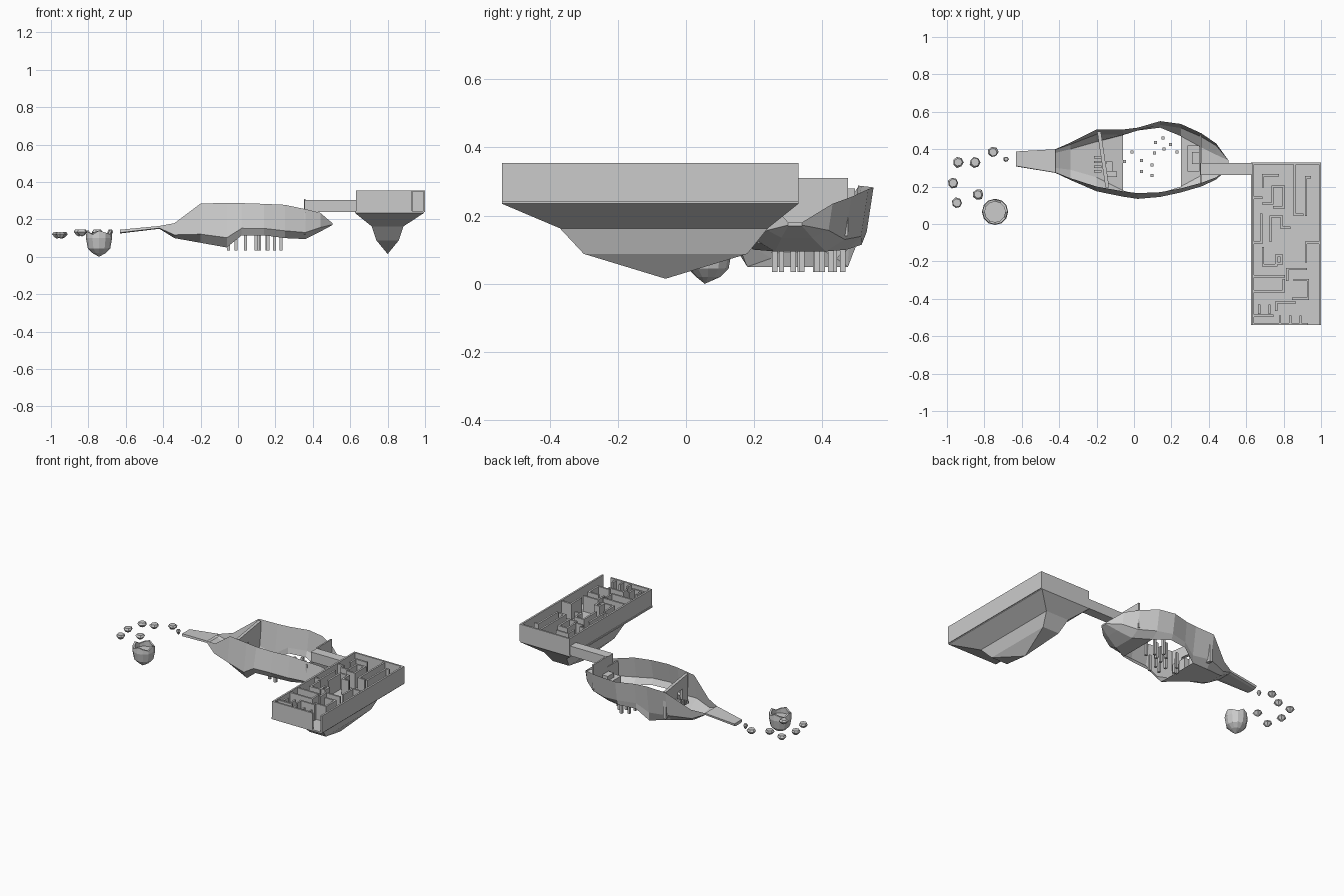
import bpy, bmesh, math, random
from mathutils import Matrix, Vector

if "Cube" in bpy.data.objects:
    bpy.data.objects.remove(bpy.data.objects["Cube"])

random.seed(4)


def make(name, bm):
    bmesh.ops.recalc_face_normals(bm, faces=bm.faces)
    me = bpy.data.meshes.new(name)
    bm.to_mesh(me)
    bm.free()
    ob = bpy.data.objects.new(name, me)
    bpy.context.collection.objects.link(ob)
    return ob


def add_box(bm, x0, x1, y0, y1, z0, z1):
    mid = Vector((x0 + x1, y0 + y1, z0 + z1)) / 2
    size = Matrix.Diagonal((abs(x1 - x0), abs(y1 - y0), abs(z1 - z0), 1))
    return bmesh.ops.create_cube(bm, size=1, matrix=Matrix.Translation(mid) @ size)["verts"]


def boxes(name, items):
    bm = bmesh.new()
    for it in items:
        add_box(bm, *it)
    return make(name, bm)


def stack(name, rings, tip):
    """Skin point rings, cap the first, close the last to a tip."""
    bm = bmesh.new()
    vs = [[bm.verts.new(p) for p in ring] for ring in rings]
    n = len(vs[0])
    end = bm.verts.new(tip)
    bm.faces.new(vs[0])
    for i in range(n):
        j = (i + 1) % n
        for a, b in zip(vs, vs[1:]):
            bm.faces.new((a[i], a[j], b[j], b[i]))
        bm.faces.new((vs[-1][i], vs[-1][j], end))
    return make(name, bm)


def circle(n):
    return [(math.cos(math.tau * i / n), math.sin(math.tau * i / n)) for i in range(n)]


# Maze island: tapering rock underside
X0, X1, Y0, Y1 = .63, 1, -.54, .33
corners = ((-1, 0), (1, 0), (1, 1), (-1, 1))
tiers = ((.185, Y0, Y1, .245), (.185, Y0, Y1, .235), (.085, -.37, .24, .163), (.06, -.3, .18, .088))
stack("maze_island_base", [[(.81 + s * w if w > .1 else .80 + s * w, b if t else a, z) for s, t in corners]
                           for w, a, b, z in tiers], (.8, -.06, .015))

# Outer maze walls, with an entrance gap at the front
T = .012
z = (.24, .355)
boxes("maze_outer_wall", [(X0, X0 + T, Y0, Y1, *z), (X1 - T, X1, Y0, Y1, *z),
                          (X0, X1, Y1 - T, Y1, *z), (X0, .93, Y0, Y0 + T, *z)])

# Inner maze walls: start point, then alternating new x, new y
paths = [(.77, .26, .69, .2), (.69, .11, .74, .2, .8, .09, .75), (.9, .05, .86, .32),
         (.94, .25, .92, .05), (.64, .14, .68), (.64, -.1, .68, .05), (.83, -.02, .79, .04, .73, -.09),
         (.76, -.22, .69, -.13), (.99, -.1, .92, -.2), (.64, -.28, .8), (.92, -.24, .82, -.3),
         (.86, -.3, .93, -.4, .85), (.64, -.36, .8, -.3), (.86, -.42, .76, -.46), (.64, -.49, .74),
         (.76, -.21, .79, -.17, .76, -.21)]
h = T / 2
segments = []
for x, y, *moves in paths:
    for k, m in enumerate(moves):
        nx, ny = (x, m) if k % 2 else (m, y)
        segments.append((min(x, nx) - h, max(x, nx) + h, min(y, ny) - h, max(y, ny) + h, .24, .35))
        x, y = nx, ny
for k in range(5):      # short stubs near the front
    x, y = .67 + .055 * k, (-.43 if k < 2 else -.49)
    segments.append((x - h, x + h, y - .05, y, .24, .35))
boxes("maze_inner_walls", segments)

# Bridge from the maze to the rock hull
boxes("bridge", [(.355, .635, .262, .325, .24, .305)])

# Rock hull stations: x | rim front, back, height | keel front, back, height
stations = [
    (-.63, .31, .388, .145, .33, .37, .125),
    (-.42, .275, .4, .165, .3, .38, .15),
    (-.34, .245, .435, .18, .29, .4, .1),
    (-.2, .2, .505, .285, .25, .44, .075),
    (-.06, .175, .505, .288, .18, .475, .05),
    (.02, .165, .515, .287, .155, .5, .115),
    (.14, .17, .55, .283, .165, .515, .115),
    (.25, .19, .535, .278, .2, .47, .1),
    (.36, .22, .485, .255, .26, .41, .095),
    (.44, .25, .43, .235, .28, .37, .135),
    (.505, .3, .34, .18, .3, .34, .17)]
bm = bmesh.new()
rows = []
for x, ra, rb, rz, ba, bb, bz in stations:
    d = .12 * (rz - bz)         # knuckle line bulges out below the rim
    kz = bz + .22 * (rz - bz)
    rows.append([bm.verts.new((x, y, z)) for y, z in
                 ((ra, rz), (min(ra, ba) - d, kz), (ba, bz), (bb, bz), (max(rb - d, bb), kz), (rb, rz))])
for i, (a, b) in enumerate(zip(rows, rows[1:])):
    pit = -.07 < stations[i][0] < .2        # open pit in the floor
    for j in range(5):
        if not (j == 2 and pit):
            bm.faces.new((a[j], a[j + 1], b[j + 1], b[j]))
bm.faces.new((rows[0][0], rows[1][0], rows[1][5], rows[0][5]))     # tail deck
bm.faces.new(rows[0])
bm.faces.new(rows[-1])
make("rock_hull", bm)

# Slanted entrance wall, split around a doorway
bm = bmesh.new()
for y0, y1, z0 in ((.195, .27, .1), (.27, .33, .21), (.33, .495, .1)):
    for v in add_box(bm, -.01, .01, y0, y1, z0, .28):
        v.co.x -= .14 + (v.co.y - .18) * .15
make("entrance_wall", bm)

# Steps and landing around the doorway
steps = [(-.215, -.175, .275 + .025 * k, .288 + .025 * k, .13, .145 + .012 * k) for k in range(4)]
boxes("entrance_steps", steps + [(-.15, -.09, .25, .28, .09, .15), (-.15, -.115, .28, .335, .09, .17)])

# Exit wall and its platform
boxes("exit_wall", [(.352, .362, .21, .325, .12, .24), (.352, .362, .325, .475, .14, .31)])
boxes("exit_platform", [(.285, .35, .28, .42, .1, .18), (.31, .35, .32, .385, .18, .21)])

# Stepping pillars in the pit
spots = [(-.05, .335), (-.01, .385), (.04, .34), (.04, .28), (.095, .26), (.095, .315),
         (.11, .38), (.115, .435), (.155, .46), (.195, .425), (.16, .4), (.23, .385)]
boxes("stepping_pillars", [(x - .008, x + .008, y - .008, y + .008, .035, .14) for x, y in spots])

# Broken round tower: hollow cup with ragged rim on a pointed base
CX, CY = -.743, .065
rings = []
for r, z, ragged in ((.055, .1, 0), (.055, .14, 1), (.067, .14, 1), (.07, .1, 0), (.06, .045, 0), (.035, .02, 0)):
    rings.append([(CX + r * c, CY + r * s, z - ragged * .01 * (i % 3)) for i, (c, s) in enumerate(circle(12))])
stack("round_tower", rings, (CX, CY - .01, 0))

# Floating stepping stones: flat top, lumpy pointed underside
stones = [(-.754, .385), (-.85, .33), (-.94, .33), (-.968, .22), (-.947, .112), (-.834, .158), (-.684, .347)]
for n, (sx, sy) in enumerate(stones):
    top = .125 if sx < -.9 else .137
    r = .015 if n == len(stones) - 1 else .031
    rings = []
    for s, dz in ((.75, .008), (1, -.004), (.55, -.02)):
        ring = []
        for c, q in circle(7):
            k = r * s * random.uniform(.85, 1.03)
            ring.append((sx + k * c, sy + k * q, top + dz))
        rings.append(ring)
    stack(f"stepping_stone_{n + 1}", rings, (sx, sy, top - .028))
